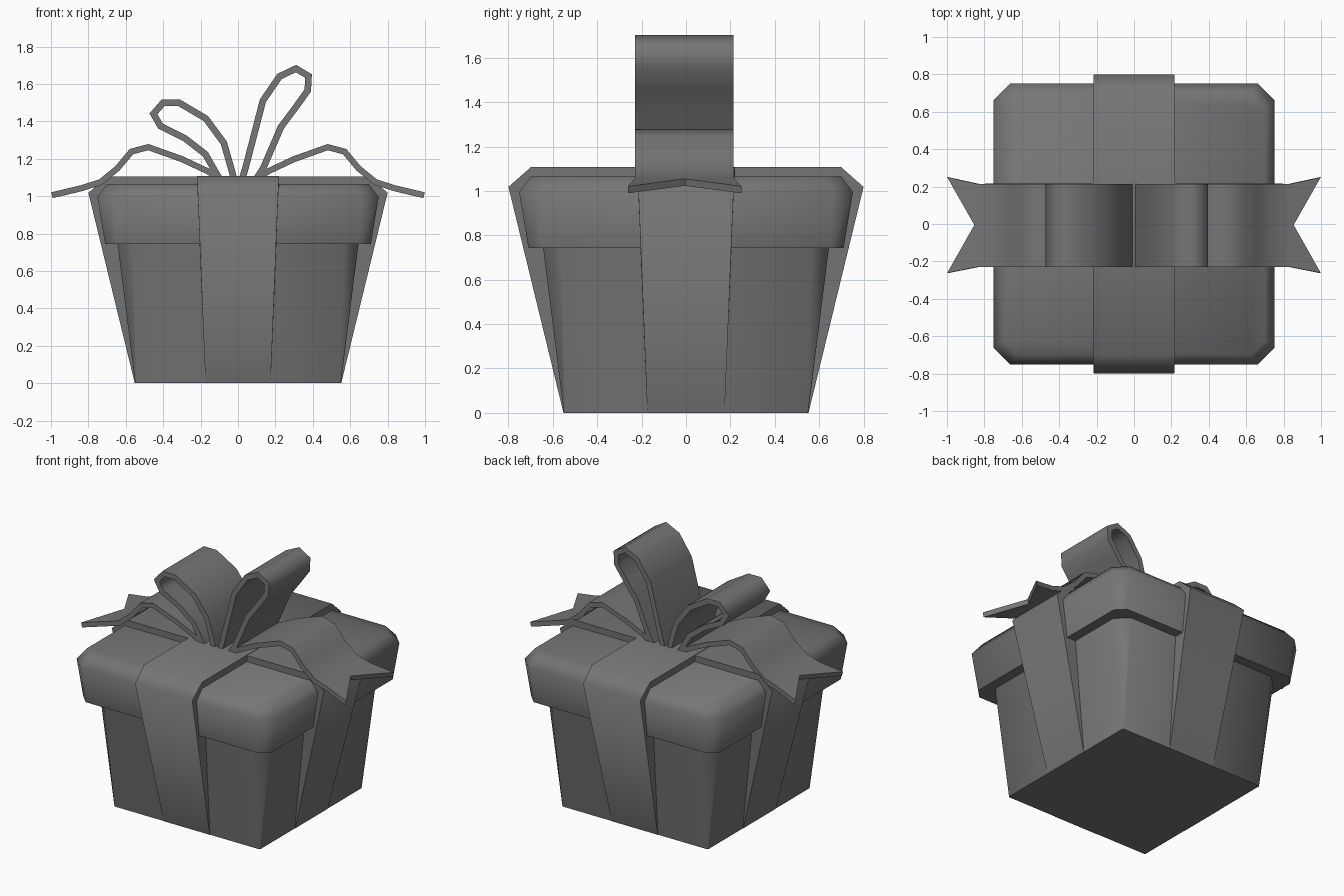
import bpy, math

if "Cube" in bpy.data.objects:
    bpy.data.objects.remove(bpy.data.objects["Cube"])

grey = bpy.data.materials.new("dark_grey")
grey.diffuse_color = (0.18, 0.18, 0.18, 1)
grey.use_nodes = True
grey.node_tree.nodes["Principled BSDF"].inputs["Base Color"].default_value = grey.diffuse_color


def make(name, verts, faces, angle=60, thickness=0):
    mesh = bpy.data.meshes.new(name)
    mesh.from_pydata(verts, [], faces)
    mesh.materials.append(grey)
    ob = bpy.data.objects.new(name, mesh)
    bpy.context.collection.objects.link(ob)
    bpy.ops.object.select_all(action='DESELECT')
    ob.select_set(True)
    bpy.context.view_layer.objects.active = ob
    bpy.ops.object.mode_set(mode='EDIT')
    bpy.ops.mesh.select_all(action='SELECT')
    bpy.ops.mesh.normals_make_consistent(inside=False)
    bpy.ops.object.mode_set(mode='OBJECT')
    if thickness:
        mod = ob.modifiers.new("thickness", 'SOLIDIFY')
        mod.thickness = thickness
        mod.offset = 0
        mod.use_even_offset = True
        bpy.ops.object.modifier_apply(modifier=mod.name)
    bpy.ops.object.shade_smooth_by_angle(angle=math.radians(angle))
    return ob


def grid_faces(rows, cols, wrap=False):
    return [(r * cols + c, r * cols + (c + 1) % cols,
             (r + 1) * cols + (c + 1) % cols, (r + 1) * cols + c)
            for r in range(rows - 1) for c in range(cols if wrap else cols - 1)]


def loft(name, rings, cap):
    """Stack square rings with cut corners: (half width, corner cut, z)."""
    verts = []
    for h, c, z in rings:
        k = h - c
        verts += [(x, y, z) for x, y in ((h, -k), (h, k), (k, h), (-k, h),
                                         (-h, k), (-h, -k), (-k, -h), (k, -h))]
    faces = grid_faces(len(rings), 8, True)
    start = 8 * (len(rings) - 1) if cap == 'top' else 0
    faces.append(tuple(range(start, start + 8)))
    return make(name, verts, faces)


# Tapered box and overhanging lid
loft("box", [(0.55, 0.006, 0), (0.646, 0.08, 0.76)], 'bottom')
loft("lid", [(0.63, 0.08, 0.743), (0.71, 0.06, 0.743),
             (0.752, 0.09, 0.995), (0.70, 0.08, 1.064)], 'top')


# Wrapped straps: outer face plus side walls reaching into the box
def strap(name, along_x, drop):
    half = [(0.552, 0.0, 0.174, 0.53, 0.01), (0.80, 1.018, 0.215, 0.67, 0.98),
            (0.698, 1.108 - drop, 0.22, 0.63, 1.05)]
    prof = [(-o, z, w, -i, iz) for o, z, w, i, iz in half] + half[::-1]
    verts = []
    for o, z, w, i, iz in prof:
        for d, s, h in ((i, -w, iz), (o, -w, z), (o, w, z), (i, w, iz)):
            verts.append((d, s, h) if along_x else (s, d, h))
    make(name, verts, grid_faces(len(prof), 4), 70)


strap("side_to_side_strap", True, 0.002)
strap("front_to_back_strap", False, 0)

# Bow loops: centre lines in x, z
Y0, Y1 = -0.23, 0.215
loops = {
    "left_bow_loop": [(-0.019, 1.08), (-0.037, 1.15), (-0.076, 1.285), (-0.172, 1.415),
                      (-0.315, 1.499), (-0.40, 1.499), (-0.452, 1.44), (-0.415, 1.375),
                      (-0.285, 1.31), (-0.175, 1.225), (-0.115, 1.12), (-0.09, 1.08)],
    "right_bow_loop": [(0.018, 1.08), (0.04, 1.15), (0.133, 1.51), (0.222, 1.64),
                       (0.31, 1.682), (0.377, 1.642), (0.373, 1.565), (0.305, 1.47),
                       (0.23, 1.37), (0.135, 1.15), (0.09, 1.08)],
}
for name, path in loops.items():
    verts = [(x, y, z) for x, z in path for y in (Y0, Y1)]
    make(name, verts, grid_faces(len(path), 2), 80, 0.035)

# Swallow-tailed ribbon ends
tail = [(0.09, 1.085), (0.16, 1.132), (0.30, 1.198), (0.48, 1.262), (0.57, 1.238),
        (0.645, 1.148), (0.735, 1.075), (0.835, 1.043)]
for name, s in (("left_tail", -1), ("right_tail", 1)):
    verts = [(s * x, y, z) for x, z in tail for y in (Y0, -0.005, Y1)]
    verts += [(s * 0.995, -0.262, 1.005), (s * 0.85, -0.005, 1.039), (s * 0.995, 0.25, 1.005)]
    make(name, verts, grid_faces(len(tail) + 1, 3), 60, 0.032)
